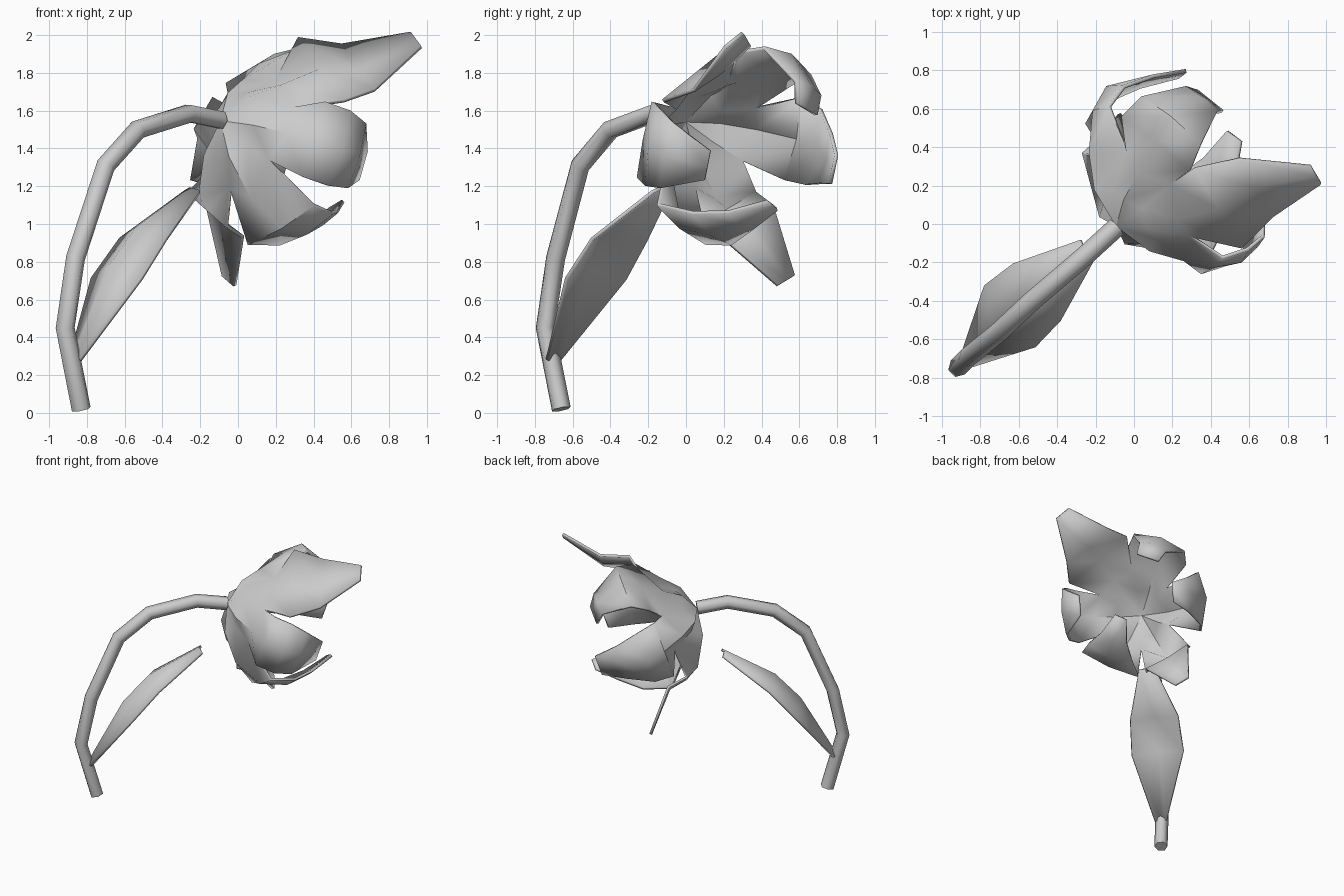
import bpy
import bmesh
import math
from mathutils import Vector

cube = bpy.data.objects.get("Cube")
if cube:
    bpy.data.objects.remove(cube, do_unlink=True)

grey = bpy.data.materials.new("soft_grey")
grey.use_nodes = True
tone = (0.6, 0.6, 0.6, 1)
grey.diffuse_color = tone
grey.node_tree.nodes["Principled BSDF"].inputs["Base Color"].default_value = tone

# Flower frame: the axis leaves the stem end, angles run around it
BASE = Vector((-0.1, -0.02, 1.55))
AXIS = Vector((0.68, 0.66, -0.32)).normalized()
SIDE = Vector((0, 0, 1)).cross(AXIS).normalized()
UP = AXIS.cross(SIDE)


def polar(along, radius, degrees):
    a = math.radians(degrees)
    return BASE + AXIS * along + (SIDE * math.cos(a) + UP * math.sin(a)) * radius


def finish(obj, angle):
    obj.data.materials.append(grey)
    bpy.ops.object.select_all(action="DESELECT")
    obj.select_set(True)
    bpy.context.view_layer.objects.active = obj
    bpy.ops.object.shade_smooth_by_angle(angle=math.radians(angle))


def sheet(name, strips, thickness, angle):
    """Skin strips of point rows, weld them and give them a thickness."""
    bm = bmesh.new()
    for rows in strips:
        grid = [[bm.verts.new(p) for p in row] for row in rows]
        for low, high in zip(grid, grid[1:]):
            for j in range(len(low) - 1):
                bm.faces.new((low[j], low[j + 1], high[j + 1], high[j]))
    bmesh.ops.remove_doubles(bm, verts=bm.verts[:], dist=0.001)
    mesh = bpy.data.meshes.new(name)
    bm.to_mesh(mesh)
    bm.free()
    obj = bpy.data.objects.new(name, mesh)
    bpy.context.collection.objects.link(obj)
    solid = obj.modifiers.new("thickness", "SOLIDIFY")
    solid.thickness = thickness
    solid.offset = 0
    finish(obj, angle)


# Petals: angle, seam with the next petal (along, radius),
# two cup points (along, radius), rows of (along, radius, half width, edge drop)
PETALS = [
    # left, curled in
    (2, (0.28, 0.28), [(0.07, 0.21), (0.19, 0.37)],
     [(0.36, 0.51, 0.23, 0.03), (0.5, 0.55, 0.21, 0.05),
      (0.68, 0.45, 0.14, 0.02), (0.85, 0.33, 0.08, 0)]),
    # top, curled in
    (68, (0.29, 0.3), [(0.09, 0.19), (0.21, 0.31)],
     [(0.35, 0.46, 0.24, 0.02), (0.47, 0.56, 0.21, 0.04),
      (0.69, 0.46, 0.11, 0.02), (0.75, 0.34, 0.09, 0)]),
    # upper, flared out
    (127, (0.22, 0.33), [(0.08, 0.19), (0.2, 0.32)],
     [(0.35, 0.5, 0.29, 0), (0.55, 0.58, 0.21, -0.02), (0.755, 0.88, 0.065, 0)]),
    # front, curled in
    (183, (0.2, 0.29), [(0.06, 0.21), (0.16, 0.37)],
     [(0.25, 0.5, 0.21, 0.01), (0.38, 0.58, 0.21, 0.03),
      (0.5, 0.58, 0.18, 0.02), (0.68, 0.43, 0.08, 0)]),
    # bottom, curled in
    (243, (0.2, 0.31), [(0.05, 0.21), (0.18, 0.41)],
     [(0.4, 0.52, 0.24, 0.02), (0.6, 0.48, 0.19, 0.03),
      (0.74, 0.37, 0.11, 0.02), (0.88, 0.2, 0.05, 0)]),
    # lower, flared out
    (298, (0.28, 0.27), [(0.05, 0.2), (0.17, 0.41)],
     [(0.27, 0.46, 0.2, 0), (0.42, 0.49, 0.185, 0.01), (0.67, 0.76, 0.06, 0)]),
]


def seam_row(i, step):
    """Points of the seam between petal i and the next, at one height."""
    turn = 360 if (i % 6) == 5 else 0
    angle = (PETALS[i % 6][0] + PETALS[(i + 1) % 6][0] + turn) / 2
    along, radius = PETALS[i % 6][1]
    scale = (0, 0.62, 1)[step]
    return polar(0.02 + (along - 0.02) * scale ** 2, radius * scale, angle)


strips = []
for i, (angle, seam, cup, outer) in enumerate(PETALS):
    rows = [[seam_row(i - 1, k), polar(*centre, angle), seam_row(i, k)]
            for k, centre in enumerate([(0.02, 0)] + cup)]
    across = polar(0, 1, angle + 90) - BASE
    for along, radius, half, drop in outer:
        edge = polar(along, radius - drop, angle)
        rows.append([edge - across * half, polar(along, radius, angle),
                     edge + across * half])
    strips.append(rows)
sheet("flower", strips, 0.02, 45)

# Leaf: arched across its midrib, rows of (centre, half width)
ACROSS = Vector((0.64, -0.77, 0))
ARCH = Vector((-0.2, -0.2, 0.28))
leaf_rows = []
for x, y, z, half in [(-0.86, -0.7, 0.28, 0.045), (-0.64, -0.475, 0.71, 0.205),
                      (-0.5, -0.35, 0.92, 0.19), (-0.24, -0.13, 1.17, 0.06)]:
    mid = Vector((x, y, z))
    leaf_rows.append([mid - ACROSS * half, mid + ARCH * half, mid + ACROSS * half])
sheet("leaf", [leaf_rows], 0.02, 60)

# Stem: a six-sided tube along an arched path
path = [(-0.83, -0.66, 0.02), (-0.915, -0.745, 0.45), (-0.86, -0.69, 0.82),
        (-0.7, -0.56, 1.31), (-0.53, -0.4, 1.5), (-0.26, -0.17, 1.585),
        (-0.09, -0.015, 1.55)]
curve = bpy.data.curves.new("stem", "CURVE")
curve.dimensions = "3D"
curve.bevel_depth = 0.052
curve.bevel_resolution = 1
curve.use_fill_caps = True
line = curve.splines.new("POLY")
line.points.add(len(path) - 1)
for point, place in zip(line.points, path):
    point.co = (*place, 1)
stem = bpy.data.objects.new("stem", curve)
bpy.context.collection.objects.link(stem)
bpy.ops.object.select_all(action="DESELECT")
stem.select_set(True)
bpy.context.view_layer.objects.active = stem
bpy.ops.object.convert(target="MESH")
finish(bpy.context.view_layer.objects.active, 65)
